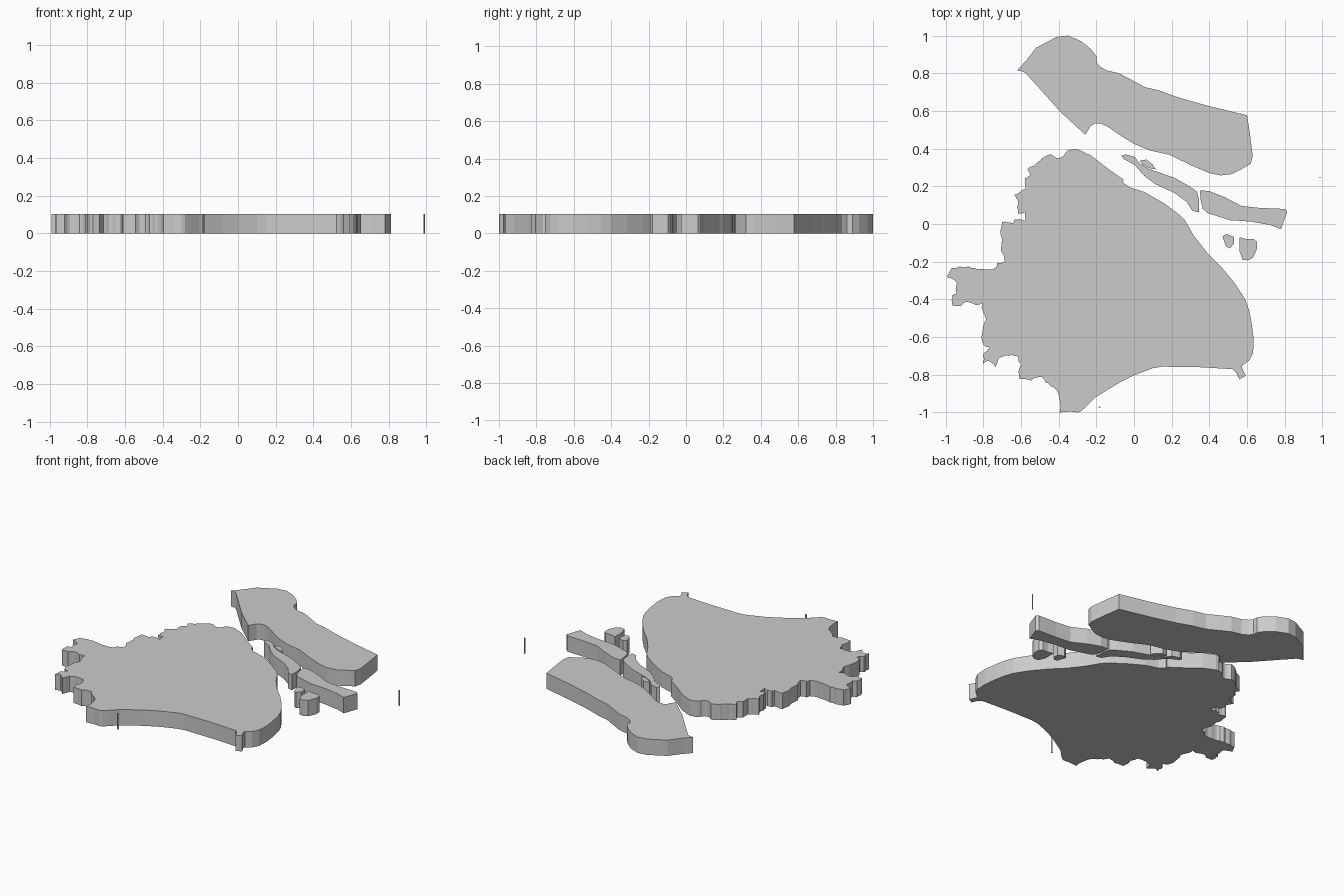
import bpy, bmesh, random
from mathutils import Vector

random.seed(4)
H = 0.103


def slab(name, pts):
    """Extrude a closed outline from the ground to height H."""
    bm = bmesh.new()
    face = bm.faces.new([bm.verts.new((x, y, 0)) for x, y in pts])
    top = bmesh.ops.extrude_face_region(bm, geom=[face])["geom"]
    bmesh.ops.translate(bm, vec=(0, 0, H),
                        verts=[g for g in top if isinstance(g, bmesh.types.BMVert)])
    bmesh.ops.recalc_face_normals(bm, faces=bm.faces)
    me = bpy.data.meshes.new(name)
    bm.to_mesh(me)
    bm.free()
    ob = bpy.data.objects.new(name, me)
    bpy.context.collection.objects.link(ob)
    return ob


def ragged(pts, levels=2, amount=0.13):
    """Midpoint displacement of an open line, for the jagged border."""
    for _ in range(levels):
        out = [pts[0]]
        for a, b in zip(pts, pts[1:]):
            a, b = Vector(a), Vector(b)
            d = b - a
            k = random.uniform(-amount, amount)
            if d.length > 0.02:
                out.append(tuple((a + b) / 2 + Vector((-d.y, d.x)) * k))
            out.append(tuple(b))
        pts = out
    return pts


# Mainland: smooth coast on the east and south, jagged border on the west
coast = [(-.30, .397), (-.225, .362), (-.14, .295), (-.055, .235), (-.06, .222), (-.025, .195),
         (.055, .17), (.16, .11), (.24, .05), (.27, .02), (.32, -.065), (.39, -.155),
         (.465, -.23), (.535, -.315), (.59, -.4), (.61, -.455), (.625, -.53), (.635, -.61),
         (.632, -.685), (.61, -.725), (.575, -.75), (.573, -.765), (.593, -.805),
         (.56, -.825), (.54, -.785), (.522, -.77), (.35, -.76), (.15, -.757), (.1, -.765),
         (0, -.803), (-.08, -.843), (-.205, -.92), (-.25, -.965), (-.28, -.993),
         (-.3, -1), (-.34, -.995), (-.395, -1)]
border = [(-.395, -1), (-.4, -.905), (-.43, -.865), (-.47, -.84), (-.49, -.81),
          (-.545, -.83), (-.61, -.82), (-.6, -.745), (-.62, -.7), (-.65, -.695),
          (-.715, -.71), (-.735, -.76), (-.77, -.725), (-.8, -.74), (-.8, -.69),
          (-.765, -.655), (-.8, -.64), (-.785, -.505), (-.805, -.42), (-.84, -.43),
          (-.895, -.415), (-.92, -.435), (-.965, -.43), (-.965, -.38), (-.94, -.37),
          (-.94, -.31), (-.99, -.285), (-.97, -.235), (-.88, -.225), (-.82, -.24),
          (-.73, -.23), (-.725, -.205), (-.685, -.2), (-.7, -.08), (-.7, .01),
          (-.64, .005), (-.635, .025), (-.577, .016), (-.577, .065), (-.615, .055),
          (-.615, .12), (-.635, .155), (-.577, .186), (-.58, .24), (-.55, .26),
          (-.567, .29), (-.5, .335), (-.44, .37), (-.396, .35), (-.354, .388), (-.30, .397)]
slab("mainland", coast[:-1] + ragged(border)[:-1])

# Large northern island
slab("north_island", [
    (-.62, .815), (-.57, .87), (-.52, .935), (-.41, .993), (-.35, 1), (-.28, .97),
    (-.225, .925), (-.2, .89), (-.2, .86), (-.18, .835), (-.145, .815), (-.08, .8),
    (-.013, .765), (.056, .727), (.135, .708), (.24, .67), (.4, .625), (.6, .577),
    (.615, .48), (.63, .36), (.62, .32), (.56, .285), (.52, .265), (.46, .258), (.4, .27),
    (.295, .315), (.19, .367), (.085, .39), (0, .425), (-.08, .475), (-.145, .52),
    (-.18, .533), (-.21, .533), (-.23, .52), (-.258, .473), (-.39, .595), (-.577, .803),
    (-.6, .812)])

# Two long river islands
slab("river_island_west", [
    (-.066, .362), (-.045, .37), (.005, .355), (.03, .32), (.08, .292), (.215, .245),
    (.3, .197), (.335, .17), (.345, .13), (.345, .062), (.31, .07), (.28, .117),
    (.215, .165), (.11, .213), (.055, .255), (.003, .314), (-.055, .345)])
slab("river_island_east", [
    (.35, .178), (.4, .175), (.48, .143), (.57, .096), (.67, .085), (.8, .08), (.813, .065),
    (.78, -.027), (.72, -.005), (.62, .013), (.51, .02), (.39, .058), (.365, .08), (.353, .13)])

# Islets
slab("islet_north", [(.03, .335), (.065, .342), (.1, .315), (.115, .29), (.08, .297), (.045, .315)])
slab("islet_south_west", [(.47, -.065), (.49, -.052), (.53, -.068), (.53, -.105),
                          (.508, -.13), (.487, -.117)])
slab("islet_south_east", [(.56, -.07), (.595, -.08), (.635, -.08), (.653, -.095),
                          (.653, -.133), (.63, -.18), (.605, -.193), (.577, -.19), (.56, -.145)])

# Tiny rocks
for name, x, y, r in (("rock_east", .988, .247, .004), ("rock_south", -.183, -.972, .006)):
    slab(name, [(x - r, y), (x, y - r), (x + r, y), (x, y + r)])
